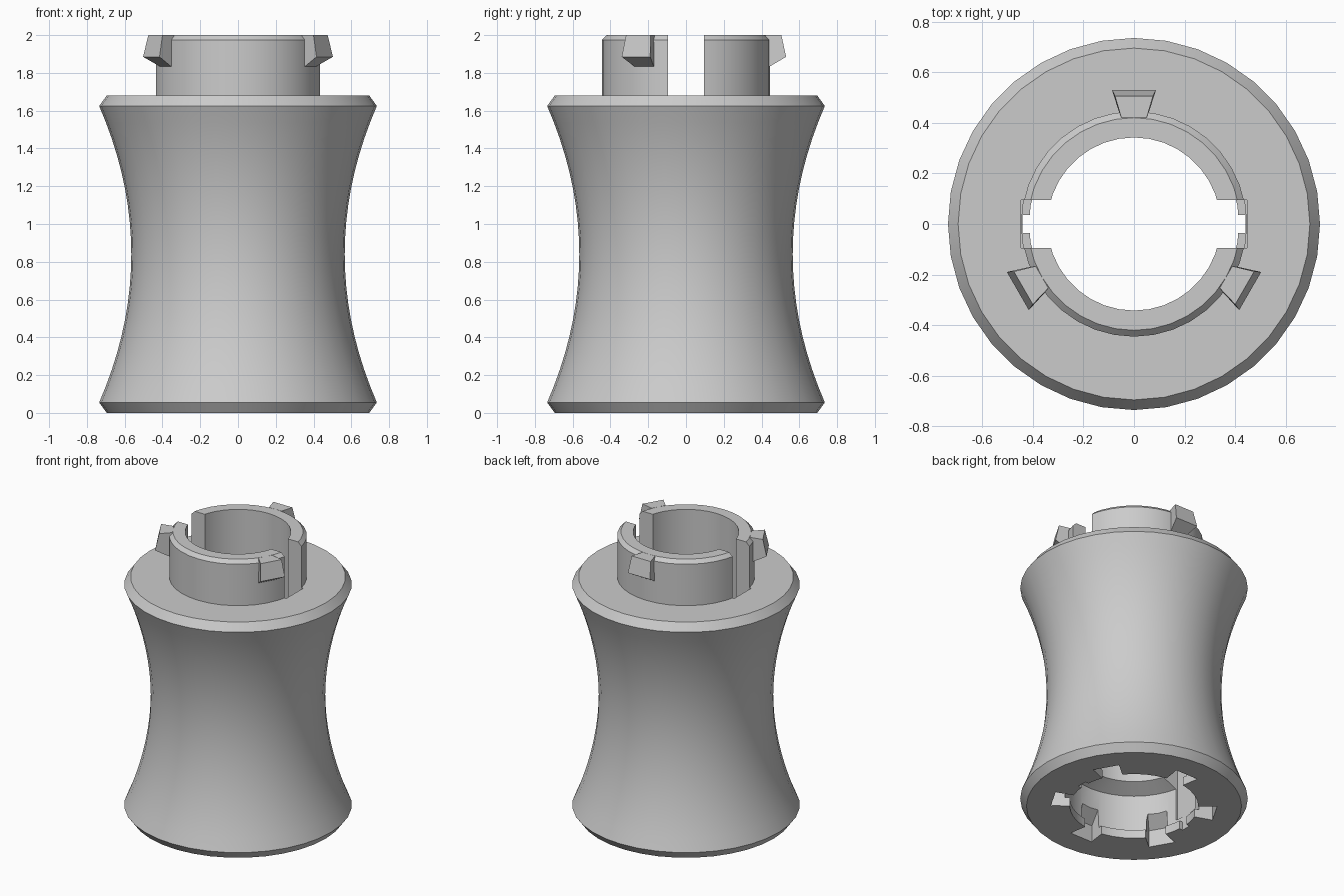
import bpy, bmesh, math
from mathutils import Matrix

cube = bpy.data.objects.get("Cube")
if cube:
    bpy.data.objects.remove(cube)

grey = bpy.data.materials.new("plain_grey")
grey.use_nodes = True
grey.diffuse_color = (0.6, 0.6, 0.6, 1)
grey.node_tree.nodes["Principled BSDF"].inputs["Base Color"].default_value = grey.diffuse_color

SEGMENTS = 36


def finish(name, bm):
    bmesh.ops.recalc_face_normals(bm, faces=bm.faces)
    mesh = bpy.data.meshes.new(name)
    bm.to_mesh(mesh)
    bm.free()
    obj = bpy.data.objects.new(name, mesh)
    bpy.context.collection.objects.link(obj)
    mesh.materials.append(grey)
    return obj


def lathe(name, profile):
    """Spin a closed (radius, z) loop into a ring."""
    bm = bmesh.new()
    rings = []
    for i in range(SEGMENTS):
        a = 2 * math.pi * i / SEGMENTS
        rings.append([bm.verts.new((r * math.cos(a), r * math.sin(a), z)) for r, z in profile])
    n = len(profile)
    for i in range(SEGMENTS):
        p, q = rings[i], rings[(i + 1) % SEGMENTS]
        for j in range(n):
            k = (j + 1) % n
            bm.faces.new((p[j], q[j], q[k], p[k]))
    return finish(name, bm)


def wedge(name, profile, widths, angle):
    """Radial block: (radius, z) outline with a half width for each point."""
    bm = bmesh.new()
    sides = [[bm.verts.new((r, s * w, z)) for (r, z), w in zip(profile, widths)] for s in (-1, 1)]
    n = len(profile)
    for side in sides:
        bm.faces.new(side)
    for j in range(n):
        k = (j + 1) % n
        bm.faces.new((sides[0][j], sides[0][k], sides[1][k], sides[1][j]))
    bm.transform(Matrix.Rotation(math.radians(angle), 4, 'Z'))
    return finish(name, bm)


def box(name, x, y, z0, z1):
    outline = [(-x, z0), (x, z0), (x, z1), (-x, z1)]
    return wedge(name, outline, [y] * 4, 0)


def cut(target, cutter):
    mod = target.modifiers.new(cutter.name, 'BOOLEAN')
    mod.operation = 'DIFFERENCE'
    mod.solver = 'EXACT'
    mod.object = cutter
    bpy.context.view_layer.objects.active = target
    bpy.ops.object.modifier_apply(modifier=mod.name)
    bpy.data.objects.remove(cutter)


# Waisted body with collar on top and stepped socket below
outer = [(0.695, 0)]
for i in range(19):
    t = i / 9 - 1
    outer.append((0.565 + 0.17 * t * t, 0.84 + 0.785 * t))
collar = [(0.695, 1.68), (0.445, 1.68), (0.445, 1.975), (0.42, 2), (0.342, 2)]
socket = [(0.342, 0.38), (0.445, 0.33), (0.445, 0.06), (0.415, 0.06), (0.415, 0)]
body = lathe("body", outer + collar + socket)

# Keyway through collar and bore, narrowing at the bottom lip
cut(body, box("keyway_cutter", 0.447, 0.095, 0.1, 2.2))
cut(body, box("lip_gap_cutter", 0.44, 0.035, -0.2, 0.2))

# Six lug pockets around the socket mouth
for i in range(6):
    pocket = [(0.3, -0.1), (0.53, -0.1), (0.53, 0.12), (0.44, 0.19), (0.3, 0.19)]
    cut(body, wedge("pocket_cutter", pocket, [0.05, 0.09, 0.09, 0.065, 0.05], 30 + 60 * i))

bpy.ops.object.select_all(action='DESELECT')
body.select_set(True)
bpy.context.view_layer.objects.active = body
bpy.ops.object.shade_smooth_by_angle(angle=math.radians(22))

# Three locking lugs on the collar
lug = [(0.42, 1.83), (0.445, 1.835), (0.53, 1.885), (0.505, 2), (0.42, 2)]
for name, angle in (("back_lug", 90), ("left_lug", -30), ("right_lug", 210)):
    wedge(name, lug, [0.055, 0.06, 0.087, 0.075, 0.05], angle)
